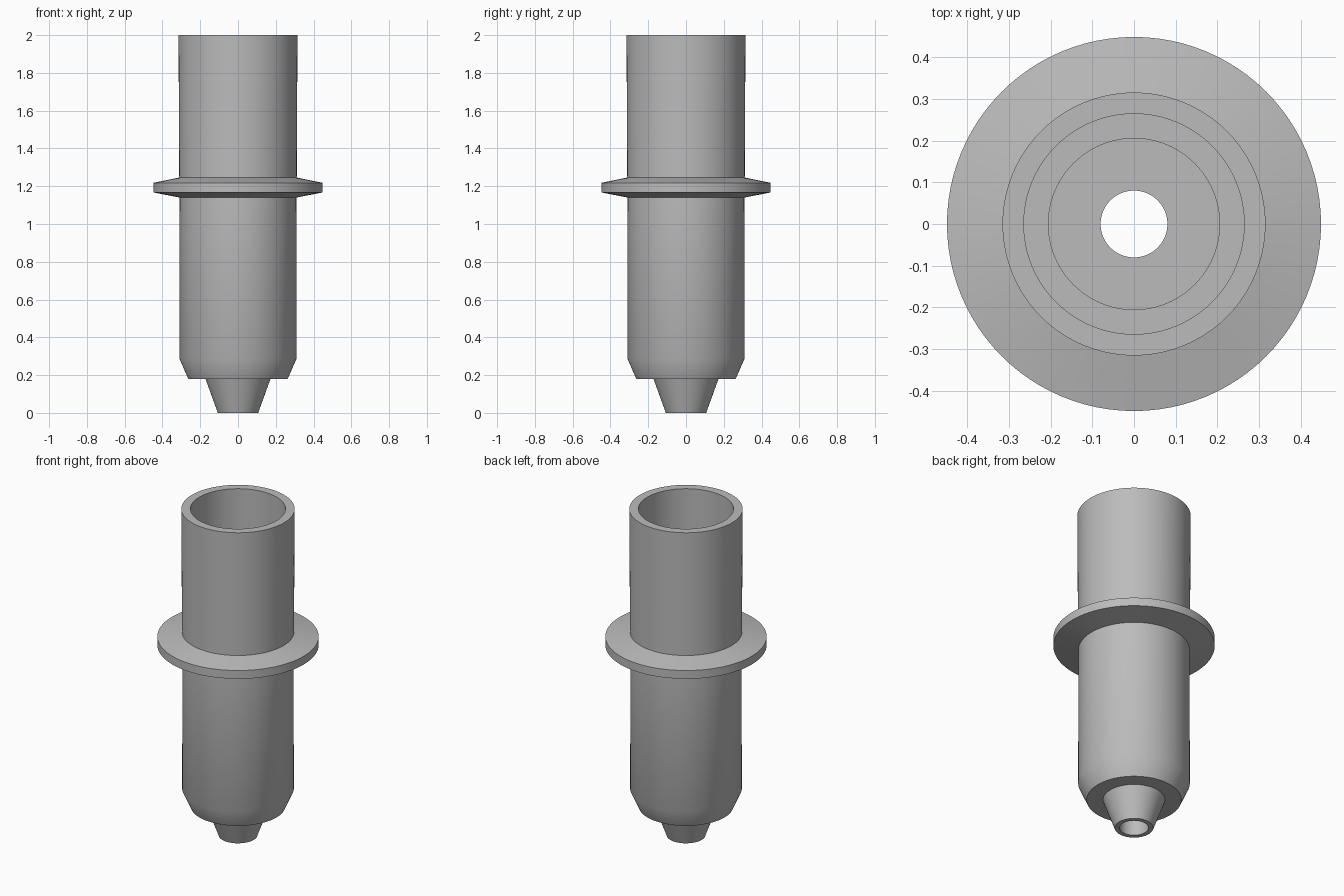
import bpy
import math

cube = bpy.data.objects.get("Cube")
if cube:
    bpy.data.objects.remove(cube, do_unlink=True)

SIDES = 96

grey = bpy.data.materials.new("plain_grey")
grey.use_nodes = True
colour = (0.5, 0.5, 0.5, 1.0)
grey.diffuse_color = colour
grey.node_tree.nodes["Principled BSDF"].inputs["Base Color"].default_value = colour


def lathe(name, profile):
    """Revolve a closed (radius, height) outline around the z axis."""
    count = len(profile)
    verts, faces = [], []
    for s in range(SIDES):
        a = math.tau * s / SIDES
        verts += [(r * math.cos(a), r * math.sin(a), z) for r, z in profile]
    for s in range(SIDES):
        here, there = s * count, (s + 1) % SIDES * count
        for i in range(count):
            j = (i + 1) % count
            faces.append((here + i, there + i, there + j, here + j))
    mesh = bpy.data.meshes.new(name)
    mesh.from_pydata(verts, [], faces)
    mesh.materials.append(grey)
    obj = bpy.data.objects.new(name, mesh)
    bpy.context.collection.objects.link(obj)
    bpy.ops.object.select_all(action="DESELECT")
    obj.select_set(True)
    bpy.context.view_layer.objects.active = obj
    bpy.ops.object.shade_smooth_by_angle(angle=math.radians(32))
    return obj


# Hollow sleeve with a collar, chamfered foot and bored nozzle, in one outline
outer_wall = [
    (0.08, 0.0), (0.107, 0.0), (0.172, 0.18),        # nozzle
    (0.263, 0.18), (0.31, 0.287), (0.309, 1.14),     # chamfered foot, lower barrel
    (0.448, 1.167), (0.448, 1.218), (0.311, 1.246),  # collar
    (0.315, 2.0),                                    # upper barrel
]
inner_wall = [(0.264, 2.0), (0.264, 0.3), (0.205, 0.3), (0.205, 0.23), (0.08, 0.23)]
lathe("flanged_sleeve", outer_wall + inner_wall)
